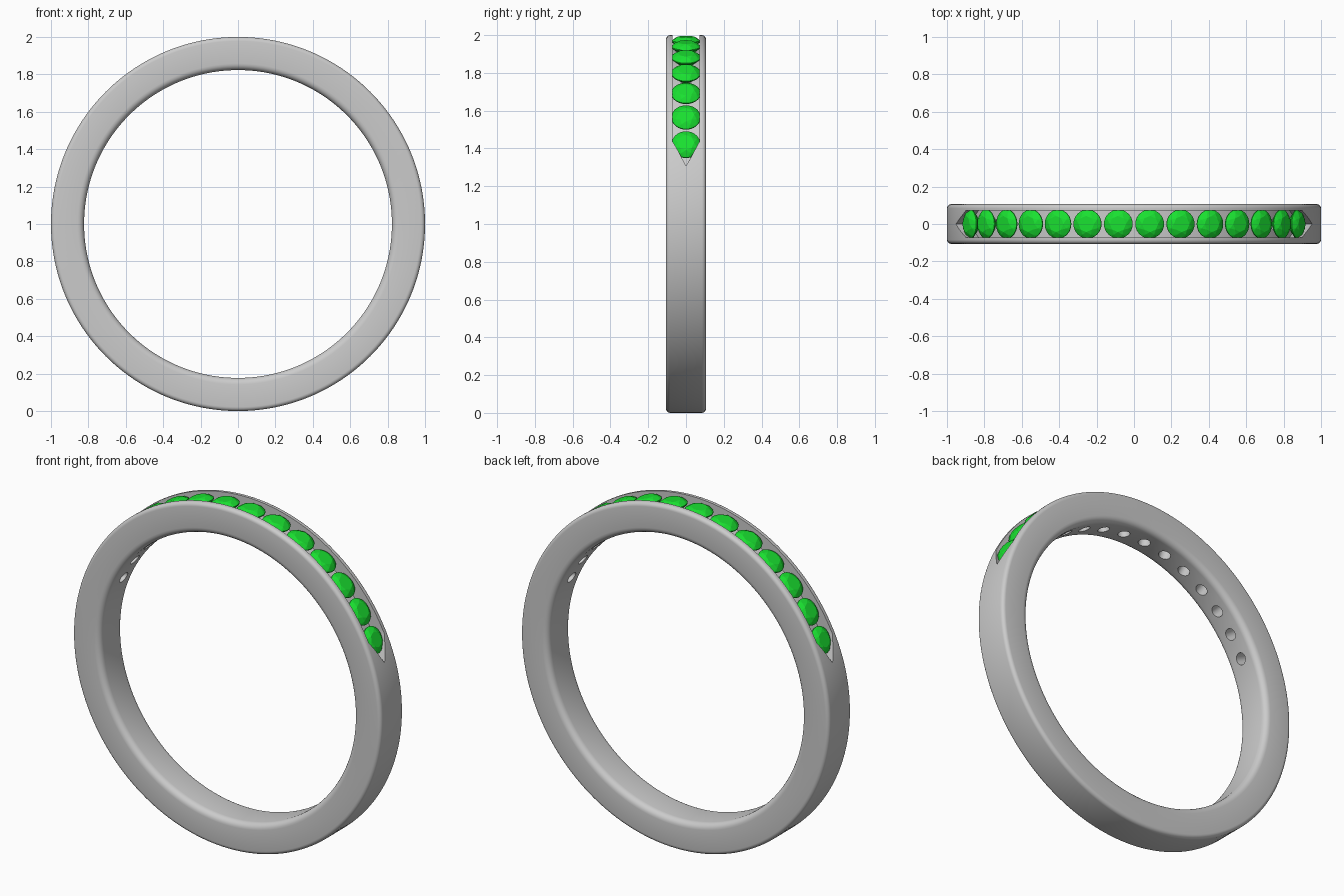
import bpy, bmesh
from math import sin, cos, pi, radians
from mathutils import Matrix, Vector

if "Cube" in bpy.data.objects:
    bpy.data.objects.remove(bpy.data.objects["Cube"])

CENTRE = Matrix.Translation((0, 0, 1))
STEP = 9.9
ANGLES = [radians(STEP * (i - 6.5)) for i in range(14)]


def make_object(name, bm):
    bmesh.ops.recalc_face_normals(bm, faces=bm.faces)
    mesh = bpy.data.meshes.new(name)
    bm.to_mesh(mesh)
    bm.free()
    ob = bpy.data.objects.new(name, mesh)
    bpy.context.collection.objects.link(ob)
    return ob


def around(angle, radius):
    """Place local z outward at an angle from the top of the band."""
    return CENTRE @ Matrix.Rotation(angle, 4, 'Y') @ Matrix.Translation((0, 0, radius))


def sweep(sections, closed):
    """Skin matching (angle, [(y, r)...]) sections around the ring axis."""
    bm = bmesh.new()
    rings = [[bm.verts.new((r * sin(a), y, 1 + r * cos(a))) for y, r in pts]
             for a, pts in sections]
    n = len(rings[0])
    pairs = list(zip(rings, rings[1:])) + ([(rings[-1], rings[0])] if closed else [])
    for p, q in pairs:
        for k in range(n):
            bm.faces.new((p[k], p[(k + 1) % n], q[(k + 1) % n], q[k]))
    if not closed:
        bm.faces.new(rings[0])
        bm.faces.new(rings[-1])
    return bm


# Band with rounded rims
profile = []
W, RI, RO = 0.106, 0.823, 1.0
for y0, r0, f, start in ((W, RO, 0.022, 0), (-W, RO, 0.022, 90),
                         (-W, RI, 0.035, 180), (W, RI, 0.035, 270)):
    cy = y0 - f if y0 > 0 else y0 + f
    cr = r0 - f if r0 == RO else r0 + f
    for k in range(6):
        t = radians(start + 18 * k)
        profile.append((cy + f * cos(t), cr + f * sin(t)))
N = 192
band = make_object("ring_band", sweep([(2 * pi * i / N, profile) for i in range(N)], True))

# Channel cutter, pointed at both ends
FULL, TIP = 64.0, 72.0
stops = [(-TIP, 0.001)] + [(-FULL + 2 * FULL * i / 72, 0.072) for i in range(73)] + [(TIP, 0.001)]
channel = make_object("channel_cutter", sweep(
    [(radians(a), [(-w, 0.925), (w, 0.925), (w, 1.04), (-w, 1.04)]) for a, w in stops], False))

# Light holes under the stones
bm = bmesh.new()
for a in ANGLES:
    bmesh.ops.create_cone(bm, cap_ends=True, segments=24, radius1=0.033, radius2=0.033,
                          depth=0.17, matrix=around(a, 0.865))
holes = make_object("hole_cutter", bm)

bpy.context.view_layer.objects.active = band
for cutter in (channel, holes):
    cutter.hide_render = True
    mod = band.modifiers.new("cut", 'BOOLEAN')
    mod.operation = 'DIFFERENCE'
    mod.solver = 'EXACT'
    mod.object = cutter
    bpy.ops.object.modifier_apply(modifier=mod.name)
    bpy.data.objects.remove(cutter)
band.select_set(True)
bpy.ops.object.shade_smooth_by_angle(angle=radians(30))

# Faceted round stones
green = bpy.data.materials.new("green_stone")
green.diffuse_color = (0.01, 0.75, 0.03, 1)
green.use_nodes = True
green.node_tree.nodes["Principled BSDF"].inputs["Base Color"].default_value = green.diffuse_color
R = 0.077


def circle(n, radius, z, turn=0.0):
    return [Vector((radius * cos(2 * pi * (k + turn) / n),
                    radius * sin(2 * pi * (k + turn) / n), z)) for k in range(n)]


points = (circle(8, 0.56 * R, 0.026) + circle(8, 0.80 * R, 0.017, 0.5)
          + circle(32, R, 0.003) + circle(32, R, -0.003)
          + circle(8, 0.5 * R, -0.036) + [Vector((0, 0, -0.068))])
bm = bmesh.new()
for p in points:
    bm.verts.new(p)
bmesh.ops.convex_hull(bm, input=bm.verts)
bmesh.ops.dissolve_limit(bm, angle_limit=radians(1), verts=bm.verts, edges=bm.edges)
first = make_object("stone_1", bm)
first.data.materials.append(green)
for i, a in enumerate(ANGLES):
    stone = first if i == 0 else bpy.data.objects.new(f"stone_{i + 1}", first.data)
    if i:
        bpy.context.collection.objects.link(stone)
    stone.matrix_world = around(a, 0.97)
